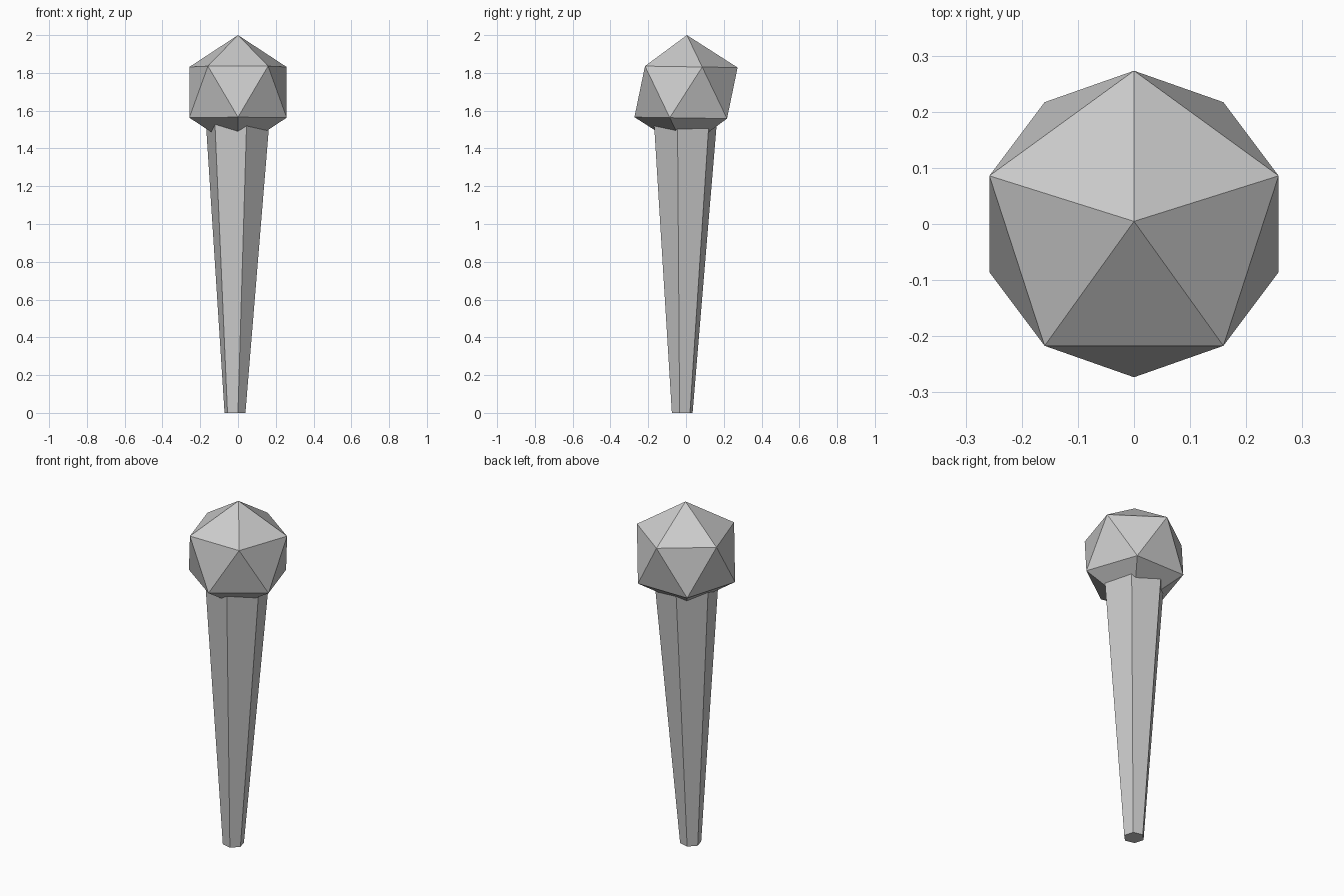
import bpy, bmesh
from math import cos, sin, radians
from mathutils import Matrix

if "Cube" in bpy.data.objects:
    bpy.data.objects.remove(bpy.data.objects["Cube"])


def add_object(name, bm):
    bmesh.ops.recalc_face_normals(bm, faces=bm.faces)
    mesh = bpy.data.meshes.new(name)
    bm.to_mesh(mesh)
    bm.free()
    obj = bpy.data.objects.new(name, mesh)
    bpy.context.collection.objects.link(obj)
    return obj


# Handle: six-sided taper leaning slightly, its top buried in the head
SIDES, TURN = 6, radians(46)
bm = bmesh.new()
rings = []
for x, y, z, r in [(-0.016, -0.02, 0.0, 0.057), (-0.002, -0.003, 1.55, 0.174)]:
    rings.append([bm.verts.new((x + r * cos(TURN + radians(60 * i)),
                                y + r * sin(TURN + radians(60 * i)), z))
                  for i in range(SIDES)])
low, high = rings
for i in range(SIDES):
    j = (i + 1) % SIDES
    bm.faces.new((low[i], low[j], high[j], high[i]))
bm.faces.new(low[::-1])
bm.faces.new(high)
add_object("handle", bm)

# Head: icosahedron tipped back one degree
bm = bmesh.new()
bmesh.ops.create_icosphere(
    bm, subdivisions=1, radius=0.303,
    matrix=Matrix.Translation((0, 0, 1.697))
    @ Matrix.Rotation(radians(-0.9), 4, 'X')
    @ Matrix.Rotation(radians(90), 4, 'Z'))
add_object("head", bm)
